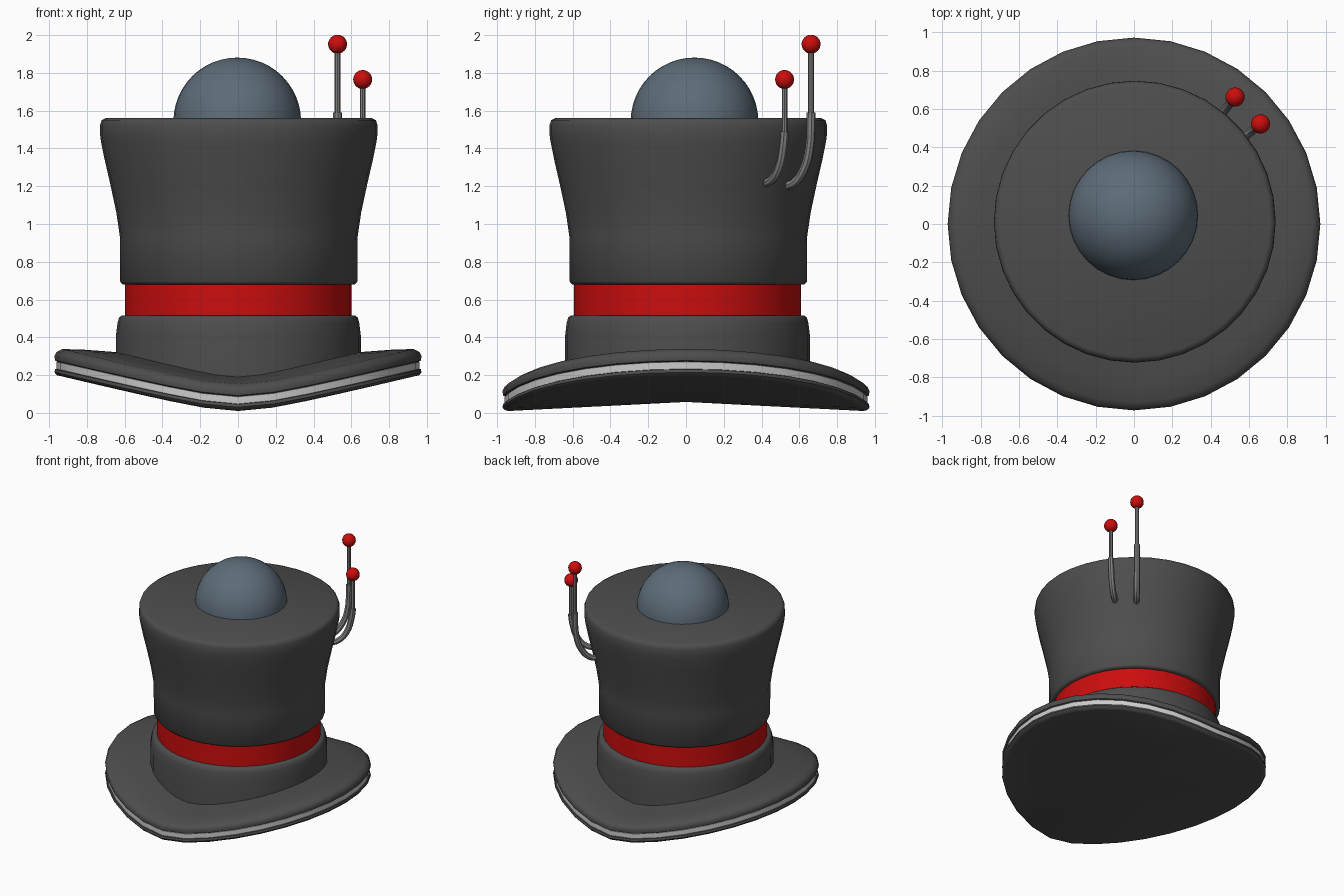
import bpy, bmesh, math
from mathutils import Vector

if "Cube" in bpy.data.objects:
    bpy.data.objects.remove(bpy.data.objects["Cube"])


def material(name, rgb):
    m = bpy.data.materials.new(name)
    m.diffuse_color = (*rgb, 1)
    m.use_nodes = True
    m.node_tree.nodes["Principled BSDF"].inputs["Base Color"].default_value = m.diffuse_color
    return m


FELT = material("dark_felt", (0.075, 0.075, 0.075))
RED = material("red", (0.6, 0.004, 0.004))
PIPING = material("light_piping", (0.55, 0.55, 0.55))
GLASS = material("blue_grey", (0.11, 0.15, 0.19))
METAL = material("metal", (0.22, 0.22, 0.22))


def finish(ob, mat, angle=35):
    ob.data.materials.clear()
    ob.data.materials.append(mat)
    bpy.ops.object.select_all(action='DESELECT')
    ob.select_set(True)
    bpy.context.view_layer.objects.active = ob
    bpy.ops.object.shade_smooth_by_angle(angle=math.radians(angle))
    return ob


def wave(t):
    # how far the brim curls up: 0 at front and back, 1 at the sides
    c, a = math.cos(t), 0.2
    return (math.sqrt(c * c + a * a) - a) / (math.sqrt(1 + a * a) - a)


def lathe(name, profile, mat, centre=(0, 0, 0), n=32, angle=35):
    # profile points: (radius, height, curl amount); radius 0 makes a pole
    bm = bmesh.new()
    rings = []
    for r, z, *curl in profile:
        k = curl[0] if curl else 0
        if r == 0:
            rings.append([bm.verts.new((0, 0, z))] * n)
        else:
            angles = [2 * math.pi * i / n for i in range(n)]
            rings.append([bm.verts.new((r * math.cos(t), r * math.sin(t), z + k * wave(t)))
                          for t in angles])
    for a, b in zip(rings, rings[1:]):
        for i in range(n):
            j = (i + 1) % n
            bm.faces.new(list(dict.fromkeys((a[i], a[j], b[j], b[i]))))
    bmesh.ops.recalc_face_normals(bm, faces=bm.faces)
    me = bpy.data.meshes.new(name)
    bm.to_mesh(me)
    bm.free()
    ob = bpy.data.objects.new(name, me)
    ob.location = centre
    bpy.context.collection.objects.link(ob)
    return finish(ob, mat, angle)


def ball(name, centre, radius, mat, seg=24, rings=16):
    bpy.ops.mesh.primitive_uv_sphere_add(segments=seg, ring_count=rings,
                                         radius=radius, location=centre)
    ob = bpy.context.object
    ob.name = name
    return finish(ob, mat)


def tube(name, points, radius, mat):
    cu = bpy.data.curves.new(name, 'CURVE')
    cu.dimensions = '3D'
    cu.bevel_depth, cu.bevel_resolution = radius, 2
    cu.resolution_u, cu.use_fill_caps = 4, True
    sp = cu.splines.new('BEZIER')
    sp.bezier_points.add(len(points) - 1)
    for bp, p in zip(sp.bezier_points, points):
        bp.co = p
        bp.handle_left_type = bp.handle_right_type = 'AUTO'
    ob = bpy.data.objects.new(name, cu)
    bpy.context.collection.objects.link(ob)
    bpy.ops.object.select_all(action='DESELECT')
    ob.select_set(True)
    bpy.context.view_layer.objects.active = ob
    bpy.ops.object.convert(target='MESH')
    return finish(bpy.context.object, mat)


# brim: upper layer, light piping, lower layer closed by a shallow fan
C = 0.185
lathe("brim_upper", [(0.58, 0.195, 0.12), (0.66, 0.188, 0.135), (0.82, 0.17, 0.165),
                     (0.93, 0.153, C), (0.96, 0.138, C), (0.972, 0.115, C),
                     (0.968, 0.092, C), (0.95, 0.082, C)], FELT, angle=50)
lathe("brim_piping", [(0.945, 0.09, C), (0.96, 0.085, C), (0.96, 0.048, C),
                      (0.945, 0.043, C)], PIPING)
lathe("brim_lower", [(0.945, 0.05, C), (0.968, 0.046, C), (0.972, 0.03, C),
                     (0.96, 0.015, C), (0.94, 0.01, C), (0, 0.058)], FELT, angle=50)

# crown with flared top, ribbon and base collar
MID = (0.002, 0.008, 0)
lathe("crown", [(0.59, 0.68), (0.615, 0.681), (0.628, 0.695), (0.629, 0.93), (0.648, 1.06),
                (0.68, 1.21), (0.71, 1.34), (0.73, 1.44), (0.735, 1.48), (0.734, 1.525),
                (0.726, 1.55), (0.705, 1.56), (0, 1.56)], FELT, (0.004, 0.012, 0), 36, 50)
lathe("ribbon", [(0.6, 0.49), (0.6, 0.70)], RED, MID, 36)
lathe("base_collar", [(0.648, 0.175), (0.648, 0.41), (0.64, 0.475), (0.632, 0.505),
                      (0.618, 0.515), (0.59, 0.515)], FELT, MID, 36, 50)

# dome on top
lathe("dome", [(0.338 * math.cos(a), 0.338 * math.sin(a)) for a in
               [math.pi / 2 * i / 12 for i in range(12)]] + [(0, 0.338)],
      GLASS, (-0.004, 0.045, 1.543))

# two antennae: bent socket, thin rod and red ball
for name, x, y, top, joint, foot in (("tall", 0.527, 0.662, 1.952, 1.59, 1.20),
                                     ("short", 0.66, 0.522, 1.765, 1.49, 1.215)):
    out = Vector((x, y, 0)).normalized()
    R = math.hypot(x, y)
    bend = [(0.665, foot), (0.735, foot + 0.02), (0.795, foot + 0.085),
            (R - 0.01, foot + 0.2), (R, joint)]
    tube(name + "_antenna_socket", [out * r + Vector((0, 0, z)) for r, z in bend], 0.023, METAL)
    tube(name + "_antenna_rod", [(x, y, joint - 0.03), (x, y, top)], 0.015, METAL)
    ball(name + "_antenna_ball", (x, y, top), 0.05, RED)
